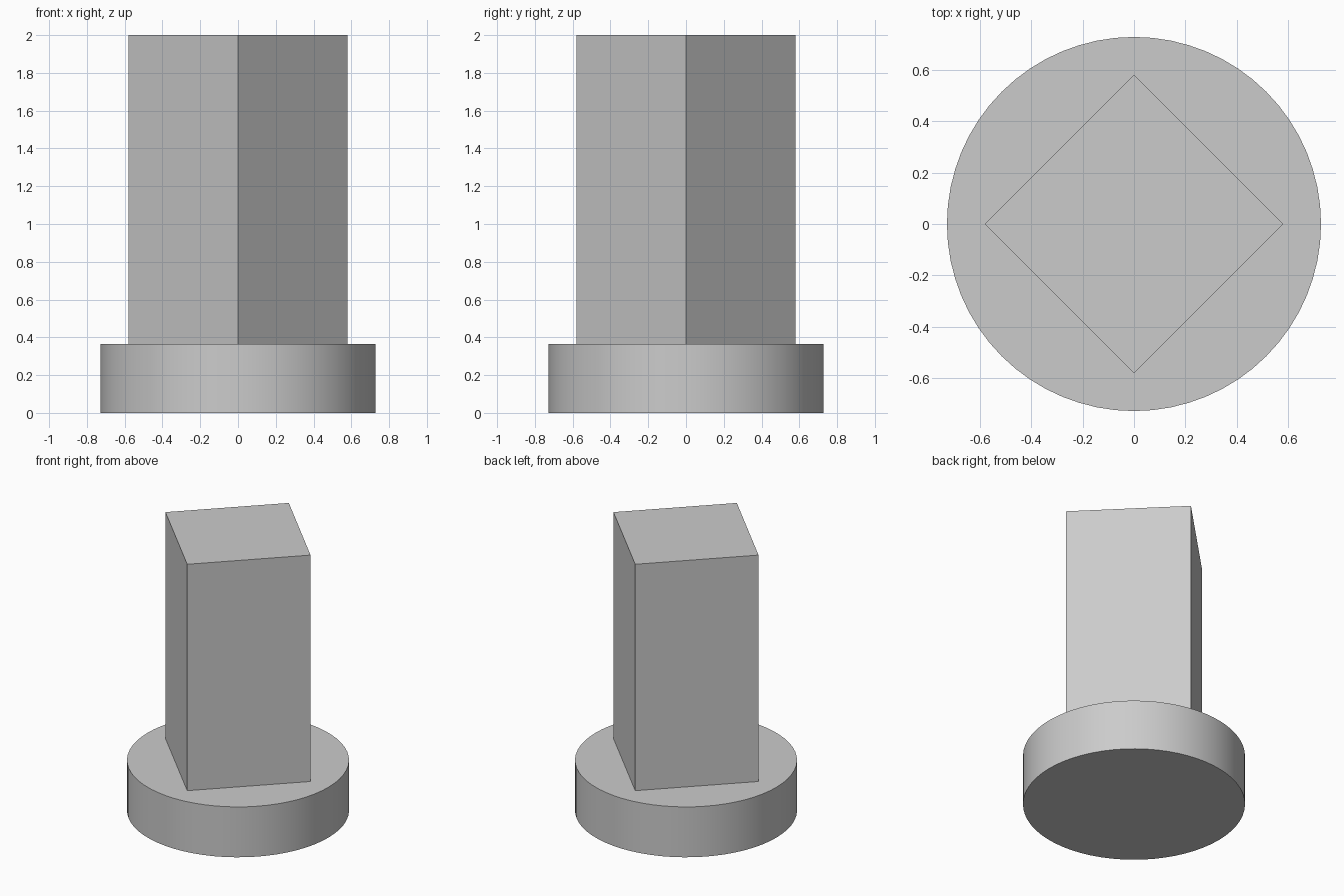
import bpy
import math

if "Cube" in bpy.data.objects:
    bpy.data.objects.remove(bpy.data.objects["Cube"])

# Single light grey finish
grey = bpy.data.materials.new("light_grey")
grey.diffuse_color = (0.6, 0.6, 0.6, 1.0)
grey.use_nodes = True
grey.node_tree.nodes["Principled BSDF"].inputs["Base Color"].default_value = grey.diffuse_color


def prism(name, sides, radius, z0, z1):
    """Upright prism between two heights, first corner on the y axis."""
    bpy.ops.mesh.primitive_cylinder_add(
        vertices=sides, radius=radius, depth=z1 - z0, location=(0, 0, (z0 + z1) / 2))
    obj = bpy.context.object
    obj.name = name
    obj.data.materials.append(grey)
    bpy.ops.object.shade_smooth_by_angle(angle=math.radians(30))
    return obj


# Round foot
prism("round_base", 64, 0.727, 0.0, 0.364)

# Square post, turned so its corners point along the axes
prism("square_post", 4, 0.58, 0.364, 2.0)
